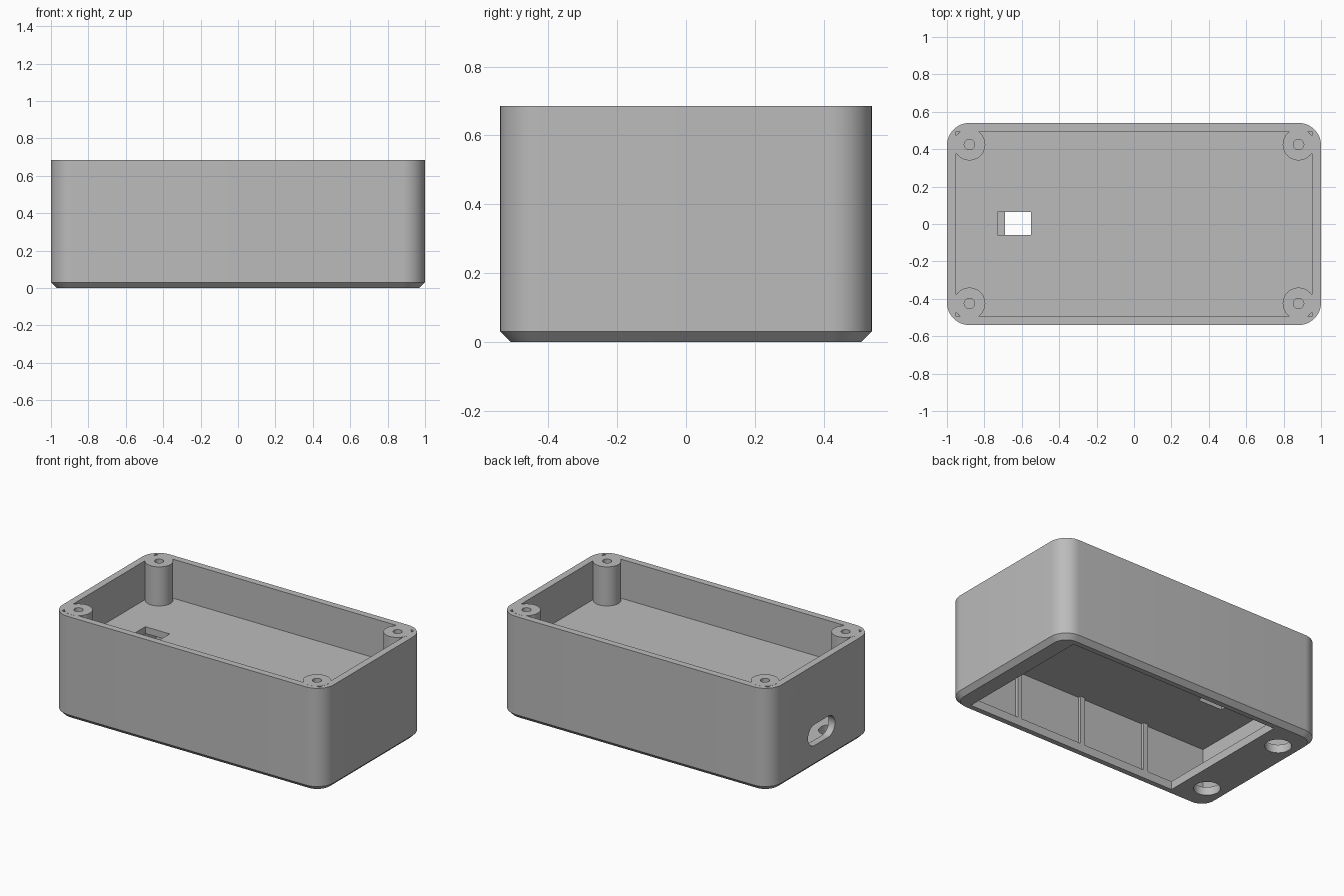
import bpy, bmesh, math
from mathutils import Matrix, Vector

cube = bpy.data.objects.get("Cube")
if cube:
    bpy.data.objects.remove(cube, do_unlink=True)

HX, HY, HEIGHT = 1.0, 0.54, 0.685      # outer half sizes and height
IX, IY = 0.953, 0.495                  # inner half sizes
LIP, CEILING, FLOOR = 0.055, 0.38, 0.425

grey = bpy.data.materials.new("plain grey")
grey.use_nodes = True
grey.diffuse_color = (0.5, 0.5, 0.5, 1)
grey.node_tree.nodes["Principled BSDF"].inputs["Base Color"].default_value = grey.diffuse_color


def finish(name, bm):
    bmesh.ops.recalc_face_normals(bm, faces=bm.faces)
    mesh = bpy.data.meshes.new(name)
    bm.to_mesh(mesh)
    bm.free()
    mesh.materials.append(grey)
    obj = bpy.data.objects.new(name, mesh)
    bpy.context.collection.objects.link(obj)
    return obj


def box(name, x, y, z):
    """Box from three (low, high) ranges."""
    bm = bmesh.new()
    size = Vector([r[1] - r[0] for r in (x, y, z)])
    mid = Vector([sum(r) / 2 for r in (x, y, z)])
    bmesh.ops.create_cube(bm, size=1, matrix=Matrix.Translation(mid) @ Matrix.Diagonal(size).to_4x4())
    return finish(name, bm)


def cylinder(name, x, y, r, z0, z1, sides=40):
    bm = bmesh.new()
    bmesh.ops.create_cone(bm, cap_ends=True, segments=sides, radius1=r, radius2=r,
                          depth=z1 - z0, matrix=Matrix.Translation((x, y, (z0 + z1) / 2)))
    return finish(name, bm)


def rounded(hx, hy, r, steps=12):
    """Outline of a rounded rectangle."""
    points = []
    for quarter, (sx, sy) in enumerate([(1, 1), (-1, 1), (-1, -1), (1, -1)]):
        for i in range(steps + 1):
            a = math.pi / 2 * (quarter + i / steps)
            points.append((sx * (hx - r) + r * math.cos(a), sy * (hy - r) + r * math.sin(a)))
    return points


def loft(name, rings):
    bm = bmesh.new()
    loops = [[bm.verts.new(p) for p in ring] for ring in rings]
    for low, high in zip(loops, loops[1:]):
        for i in range(len(low)):
            j = (i + 1) % len(low)
            bm.faces.new((low[i], low[j], high[j], high[i]))
    bm.faces.new(loops[0][::-1])
    bm.faces.new(loops[-1])
    bmesh.ops.remove_doubles(bm, verts=bm.verts, dist=1e-5)
    return finish(name, bm)


def cut(obj, cutters):
    """Apply boolean cuts, then remove the cutters."""
    bpy.context.view_layer.objects.active = obj
    for cutter in cutters:
        cutter.hide_render = True
        mod = obj.modifiers.new("cut", "BOOLEAN")
        mod.operation, mod.solver, mod.object = "DIFFERENCE", "EXACT", cutter
        bpy.ops.object.modifier_apply(modifier=mod.name)
        bpy.data.objects.remove(cutter, do_unlink=True)


def smooth(obj):
    bpy.ops.object.select_all(action="DESELECT")
    obj.select_set(True)
    bpy.context.view_layer.objects.active = obj
    bpy.ops.object.shade_smooth_by_angle(angle=math.radians(25))


# Outer case with chamfered bottom edge
CH = 0.03
case = loft("case", [
    [(x, y, z) for x, y in rounded(HX - inset, HY - inset, 0.12 - inset)]
    for z, inset in ((0, CH), (CH, 0), (HEIGHT, 0))])

# Upper tray, lower compartment, bottom opening and floor slot
cutters = [
    box("tray_cut", (-IX, IX), (-IY, IY), (FLOOR, 1)),
    box("compartment_cut", (-IX, IX), (-IY, IY), (LIP, CEILING)),
    box("opening_cut", (-0.69, 0.87), (-0.475, 0.475), (-0.1, 0.1)),
    box("floor_slot_cut", (-0.73, -0.55), (-0.06, 0.065), (0.3, 0.5)),
]
# Round holes in the bottom plate
cutters += [cylinder("bottom_hole_cut", -0.845, s * 0.33, 0.08, -0.1, 0.1) for s in (-1, 1)]
# Pill-shaped port in the end wall
cutters.append(loft("port_cut", [[(x, y, z + 0.218) for y, z in rounded(0.142, 0.07, 0.0699)]
                                 for x in (-1.1, -0.9)]))
cut(case, cutters)
smooth(case)

# Screw posts with blind holes
for sx in (-1, 1):
    for sy in (-1, 1):
        x, y = sx * 0.88, sy * 0.425
        post = cylinder("screw_post", x, y, 0.085, FLOOR - 0.01, HEIGHT + 0.0005)
        cut(post, [cylinder("screw_hole_cut", x, y, 0.028, 0.47, 1, 24)])
        smooth(post)

# Ribs on the long walls of the lower compartment
for x in (-0.49, 0, 0.49):
    for s in (-1, 1):
        box("wall_rib", (x - 0.016, x + 0.016), sorted((s * 0.475, s * (IY + 0.01))),
            (LIP - 0.01, CEILING + 0.01))
